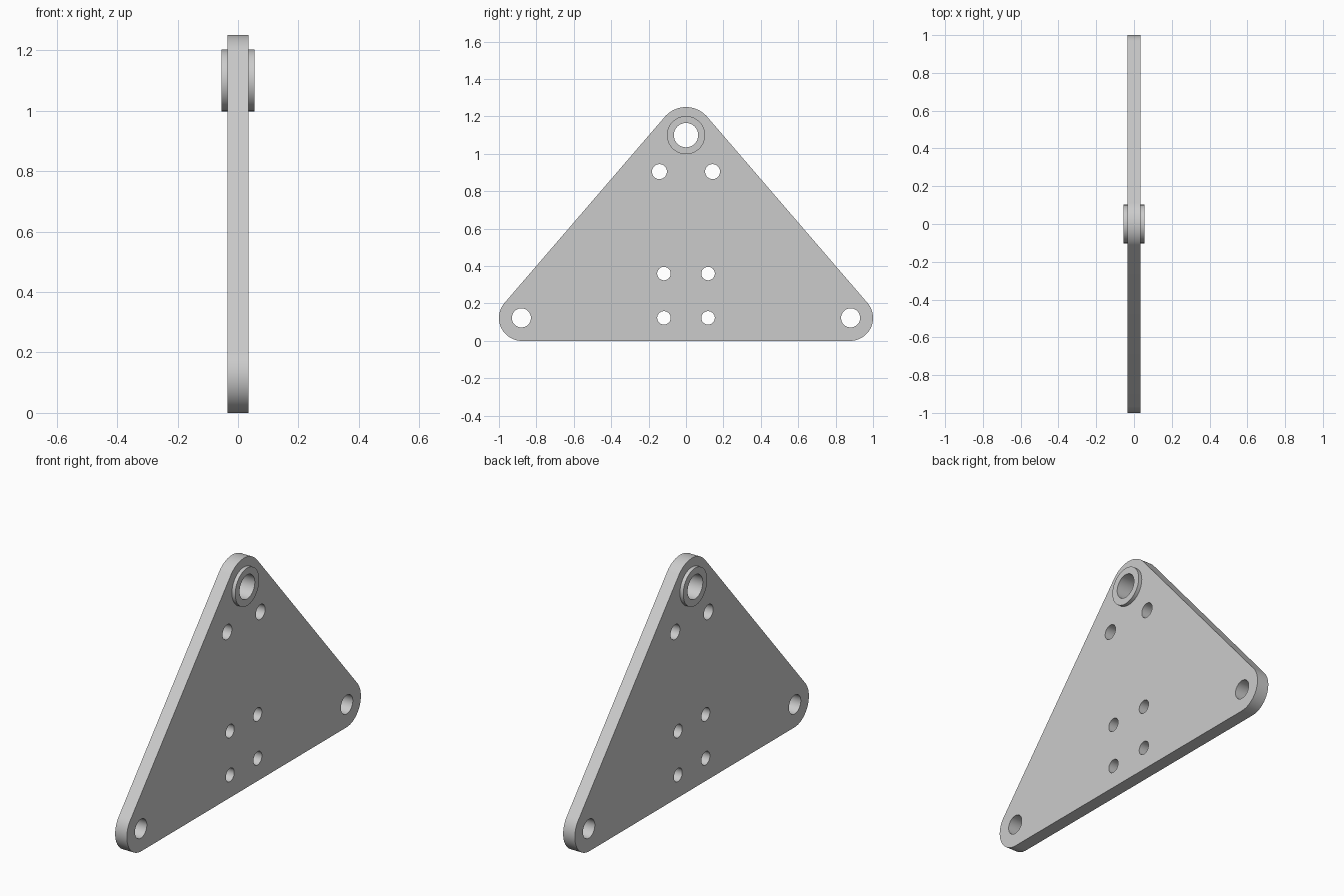
import bpy, bmesh, math
from mathutils import Matrix

cube = bpy.data.objects.get("Cube")
if cube:
    bpy.data.objects.remove(cube, do_unlink=True)

# Plain grey metal
metal = bpy.data.materials.new("grey metal")
metal.use_nodes = True
colour = (0.6, 0.6, 0.6, 1)
metal.diffuse_color = colour
metal.node_tree.nodes["Principled BSDF"].inputs["Base Color"].default_value = colour

# Profile (y, z) axes become world y and z; thickness runs along x
TO_SIDE = Matrix(((0, 0, 1, 0), (1, 0, 0, 0), (0, 1, 0, 0), (0, 0, 0, 1)))


def arc(y, z, r, start=0, end=2 * math.pi, steps=64, closed=True):
    count = steps if closed else steps + 1
    angles = [start + (end - start) * i / steps for i in range(count)]
    return [(y + r * math.cos(a), z + r * math.sin(a)) for a in angles]


def flat_part(name, loops, x, half_thickness):
    """Extrude an outline with holes into a solid plate."""
    curve = bpy.data.curves.new(name + "_profile", "CURVE")
    curve.dimensions = "2D"
    curve.fill_mode = "BOTH"
    curve.extrude = half_thickness
    for points in loops:
        spline = curve.splines.new("POLY")
        spline.points.add(len(points) - 1)
        for point, (y, z) in zip(spline.points, points):
            point.co = (y, z, 0, 1)
        spline.use_cyclic_u = True
    temp = bpy.data.objects.new(name + "_temp", curve)
    bpy.context.collection.objects.link(temp)
    graph = bpy.context.evaluated_depsgraph_get()
    mesh = bpy.data.meshes.new_from_object(temp.evaluated_get(graph))
    bpy.data.objects.remove(temp, do_unlink=True)
    bpy.data.curves.remove(curve)

    # Weld caps to walls and stand the part upright
    bm = bmesh.new()
    bm.from_mesh(mesh)
    bmesh.ops.remove_doubles(bm, verts=bm.verts, dist=0.0001)
    bm.transform(Matrix.Translation((x, 0, 0)) @ TO_SIDE)
    bmesh.ops.recalc_face_normals(bm, faces=bm.faces)
    bm.to_mesh(mesh)
    bm.free()
    mesh.name = name
    mesh.materials.clear()
    mesh.materials.append(metal)
    part = bpy.data.objects.new(name, mesh)
    bpy.context.collection.objects.link(part)
    bpy.ops.object.select_all(action="DESELECT")
    part.select_set(True)
    bpy.context.view_layer.objects.active = part
    bpy.ops.object.shade_smooth_by_angle(angle=math.radians(30))
    return part


# Rounded triangle: three corner arcs joined by tangent lines
TOP_Z, TOP_R = 1.1, 0.15
CORNER_R = 0.123
CORNER_Y = 1 - CORNER_R
rise = TOP_Z - CORNER_R
tangent = math.atan2(CORNER_Y, rise) + math.asin(
    (TOP_R - CORNER_R) / math.hypot(CORNER_Y, rise))
tangent = math.atan2(CORNER_Y, rise) + (tangent - math.atan2(CORNER_Y, rise))
outline = (
    arc(CORNER_Y, CORNER_R, CORNER_R, -math.pi / 2, tangent, 32, False)
    + arc(0, TOP_Z, TOP_R, tangent, math.pi - tangent, 32, False)
    + arc(-CORNER_Y, CORNER_R, CORNER_R, math.pi - tangent, 1.5 * math.pi, 32, False))

# Pivot bore and mirrored bolt holes
bore = arc(0, TOP_Z, 0.065)
holes = [bore]
for side in (-1, 1):
    for y, z, r in ((0.88, 0.123, 0.051), (0.142, 0.905, 0.04),
                    (0.118, 0.36, 0.036), (0.118, 0.123, 0.036)):
        holes.append(arc(side * y, z, r, steps=48))

flat_part("triangular_plate", [outline] + holes, 0, 0.035)

# Raised collar round the bore on each face
for name, side in (("left_collar", 1), ("right_collar", -1)):
    flat_part(name, [arc(0, TOP_Z, 0.102), bore], side * 0.045, 0.01)
